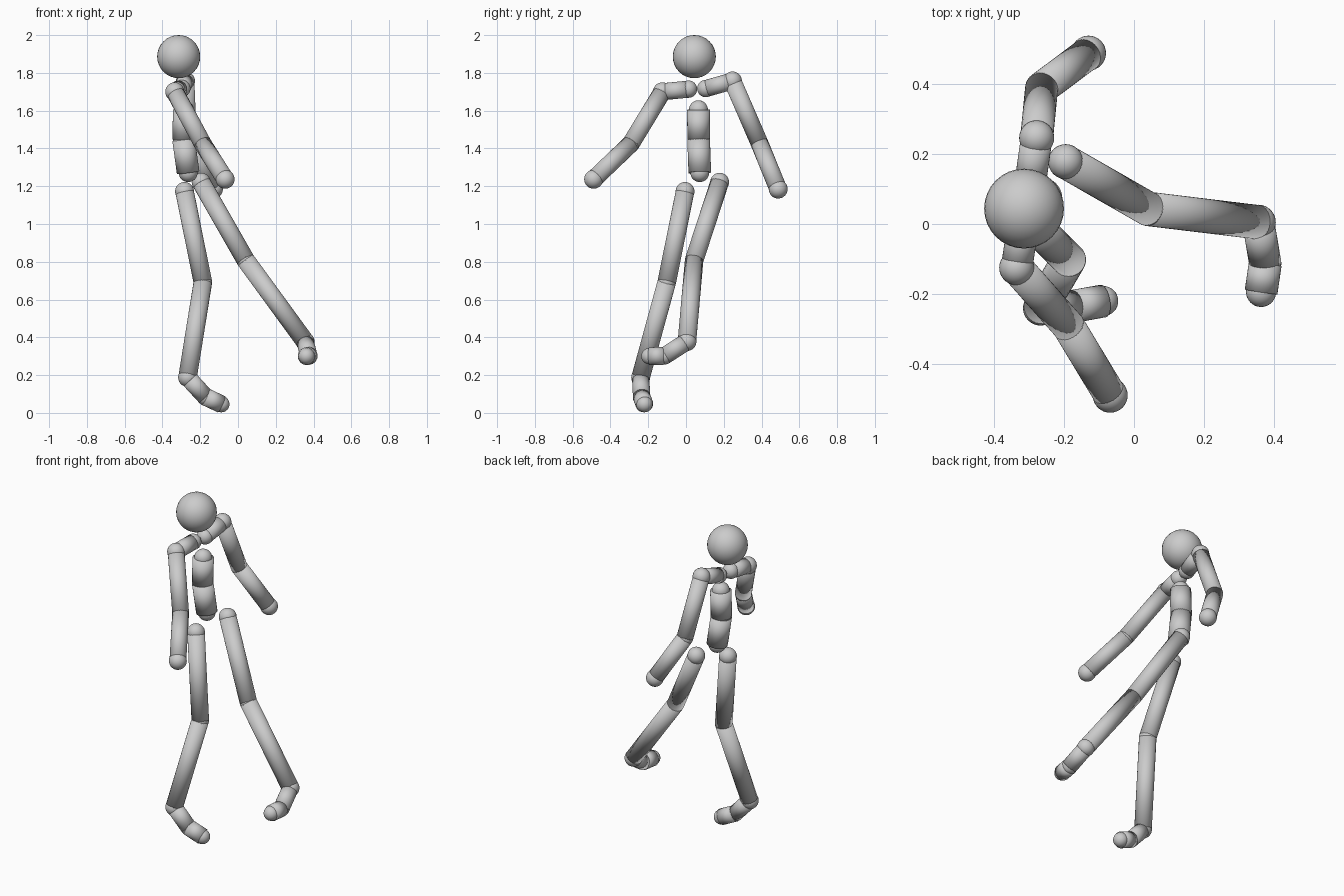
import bpy
from mathutils import Vector

if "Cube" in bpy.data.objects:
    bpy.data.objects.remove(bpy.data.objects["Cube"])

grey = bpy.data.materials.new("plain grey")
grey.diffuse_color = (0.6, 0.6, 0.6, 1)
grey.use_nodes = True
grey.node_tree.nodes["Principled BSDF"].inputs["Base Color"].default_value = grey.diffuse_color


def finish(name):
    ob = bpy.context.object
    ob.name = name
    ob.data.materials.append(grey)
    bpy.ops.object.shade_smooth()


def ball(name, centre, radius):
    bpy.ops.mesh.primitive_uv_sphere_add(segments=32, ring_count=16, radius=radius, location=centre)
    finish(name)


def tube(name, a, b, radius):
    a, b = Vector(a), Vector(b)
    axis = b - a
    bpy.ops.mesh.primitive_cylinder_add(
        vertices=32, radius=radius, depth=axis.length, location=(a + b) / 2,
        rotation=axis.to_track_quat('Z', 'Y').to_euler())
    finish(name)


def chain(side, joints, bones):
    """joints: (name, position, radius); bones: (name, radius) between neighbours"""
    for name, pos, r in joints:
        ball(f"{side}_{name}", pos, r)
    for (name, r), a, b in zip(bones, joints, joints[1:]):
        tube(f"{side}_{name}", a[1], b[1], r)


# head
ball("head", (-0.314, 0.044, 1.886), 0.114)

# torso
chain("torso", [
    ("chest_joint", (-0.284, 0.066, 1.605), 0.05),
    ("waist_joint", (-0.288, 0.067, 1.447), 0.057),
    ("pelvis_joint", (-0.264, 0.073, 1.272), 0.05),
], [("chest", 0.06), ("belly", 0.06)])

# arms
arm_bones = [("collar", 0.045), ("upper_arm", 0.047), ("forearm", 0.047)]
arms = {
    "right": [(-0.315, 0.013, 1.714), (-0.335, -0.125, 1.70), (-0.187, -0.292, 1.425), (-0.068, -0.489, 1.237)],
    "left": [(-0.298, 0.105, 1.717), (-0.278, 0.246, 1.757), (-0.264, 0.388, 1.43), (-0.13, 0.488, 1.185)],
}
for side, pts in arms.items():
    names = ["collar_joint", "shoulder", "elbow", "hand"]
    radii = [0.046, 0.05, 0.047, 0.05]
    chain(side, list(zip(names, pts, radii)), arm_bones)

# legs and feet
leg_bones = [("thigh", 0.049), ("shin", 0.049), ("foot", 0.046), ("toes", 0.047)]
legs = {
    "right": [(-0.283, -0.005, 1.172), (-0.186, -0.102, 0.692), (-0.267, -0.24, 0.188),
              (-0.172, -0.235, 0.085), (-0.088, -0.22, 0.046)],
    "left": [(-0.195, 0.178, 1.221), (0.041, 0.043, 0.808), (0.355, 0.005, 0.378),
             (0.375, -0.113, 0.302), (0.363, -0.194, 0.30)],
}
for side, pts in legs.items():
    names = ["hip", "knee", "ankle", "foot_joint", "toe_tip"]
    radii = [0.05, 0.049, 0.05, 0.046, 0.043]
    chain(side, list(zip(names, pts, radii)), leg_bones)
